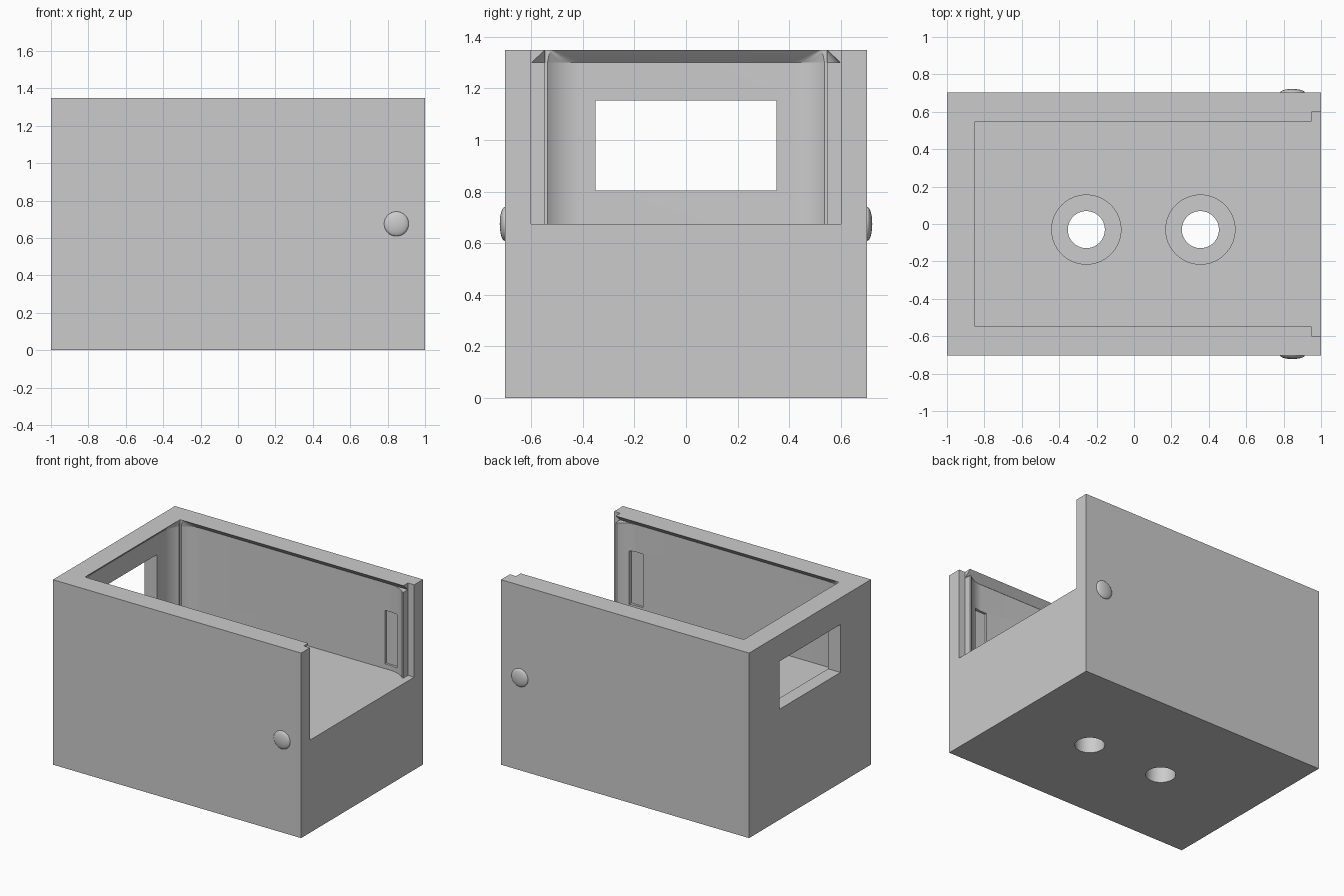
import bpy
import bmesh
import math

if "Cube" in bpy.data.objects:
    bpy.data.objects.remove(bpy.data.objects["Cube"], do_unlink=True)

grey = bpy.data.materials.new("plain grey")
grey.use_nodes = True
colour = (0.6, 0.6, 0.6, 1)
grey.diffuse_color = colour
grey.node_tree.nodes["Principled BSDF"].inputs["Base Color"].default_value = colour

HEIGHT = 1.348
DEPTH = 0.702
FLOOR = 0.675
LEDGE = 1.3


def finish(name, bm):
    mesh = bpy.data.meshes.new(name)
    bmesh.ops.recalc_face_normals(bm, faces=bm.faces)
    bm.to_mesh(mesh)
    bm.free()
    mesh.materials.append(grey)
    obj = bpy.data.objects.new(name, mesh)
    bpy.context.collection.objects.link(obj)
    return obj


def block(name, low, high):
    bm = bmesh.new()
    bmesh.ops.create_cube(bm, size=1)
    for v in bm.verts:
        v.co = [low[i] if v.co[i] < 0 else high[i] for i in range(3)]
    return finish(name, bm)


def cylinder(name, x, y, low, high, radius):
    bm = bmesh.new()
    bmesh.ops.create_cone(bm, cap_ends=True, segments=64, radius1=radius,
                          radius2=radius, depth=high - low)
    bmesh.ops.translate(bm, verts=bm.verts, vec=(x, y, (low + high) / 2))
    return finish(name, bm)


def outline(x0, x1, half, radius, steps=16):
    """Counter-clockwise corner arcs, starting at the +x +y corner."""
    points = []
    corners = ((x1, half), (x0, half), (x0, -half), (x1, -half))
    for q, (cx, cy) in enumerate(corners):
        mx = cx - math.copysign(radius, cx)
        my = cy - math.copysign(radius, cy)
        for i in range(steps + 1):
            a = (q + i / steps) * math.pi / 2
            points.append((mx + radius * math.cos(a), my + radius * math.sin(a)))
    return points


def loft(name, bottom, top, low, high):
    bm = bmesh.new()
    rings = [[bm.verts.new((x, y, z)) for x, y in ring]
             for ring, z in ((bottom, low), (top, high))]
    count = len(bottom)
    for i in range(count):
        j = (i + 1) % count
        bm.faces.new((rings[0][i], rings[0][j], rings[1][j], rings[1][i]))
    bm.faces.new(rings[0][::-1])
    bm.faces.new(rings[1])
    bmesh.ops.remove_doubles(bm, verts=bm.verts, dist=0.0001)
    return finish(name, bm)


def cut(target, cutter):
    mod = target.modifiers.new("cut", "BOOLEAN")
    mod.operation = "DIFFERENCE"
    mod.solver = "EXACT"
    mod.object = cutter
    bpy.context.view_layer.objects.active = target
    bpy.ops.object.modifier_apply(modifier=mod.name)
    bpy.data.objects.remove(cutter, do_unlink=True)


# Solid case, open at the top and at one end
case = block("case", (-1, -DEPTH, 0), (1, DEPTH, HEIGHT))
cut(case, block("opening", (-0.85, -0.547, FLOOR), (1.1, 0.547, 1.5)))
cut(case, block("end_rebate", (0.95, -0.6, FLOOR), (1.2, 0.6, 1.6)))

# Wider cavity with rounded corners under the lip
rounded = outline(-0.9, 1.0, 0.599, 0.19)
cut(case, loft("cavity", rounded, rounded, FLOOR, LEDGE + 0.001))

# Sloping lid groove: rounded closed end below, square rim above, straight out of the open end
square = outline(-0.84, 1.4, 0.537, 0)
groove = [p if p[0] < 0 else (1.4, math.copysign(0.599, p[1])) for p in rounded]
cut(case, loft("lid_groove", groove, square, LEDGE, HEIGHT + 0.01))
# Square groove corners where the lid leaves the case
# Window in the closed end
cut(case, block("window", (-1.2, -0.35, 0.805), (-0.8, 0.35, 1.154)))

# Counterbored holes through the floor
for x in (-0.255, 0.355):
    cut(case, cylinder("hole", x, -0.03, -0.1, 1, 0.099))
    cut(case, cylinder("counterbore", x, -0.03, 0.3, 1, 0.185))

# Shallow recesses inside the side walls
for side in (-1, 1):
    ys = sorted((side * 0.53, side * 0.615))
    cut(case, block("recess", (0.765, ys[0], 0.71), (0.87, ys[1], 1.1)))

# Low domed buttons on both outer sides
buttons = []
for side, label in ((-1, "front_button"), (1, "back_button")):
    bm = bmesh.new()
    bmesh.ops.create_uvsphere(bm, u_segments=32, v_segments=16, radius=1)
    for v in bm.verts:
        v.co = (0.847 + 0.066 * v.co.x, side * DEPTH + side * 0.02 * abs(v.co.y)
                if v.co.y * side > 0 else side * (DEPTH - 0.01 * abs(v.co.y)),
                FLOOR + 0.066 * v.co.z)
    buttons.append(finish(label, bm))

# Smooth the round surfaces, keep the edges sharp
bpy.ops.object.select_all(action="DESELECT")
for obj in [case] + buttons:
    obj.select_set(True)
bpy.context.view_layer.objects.active = case
bpy.ops.object.shade_smooth_by_angle(angle=math.radians(30))
